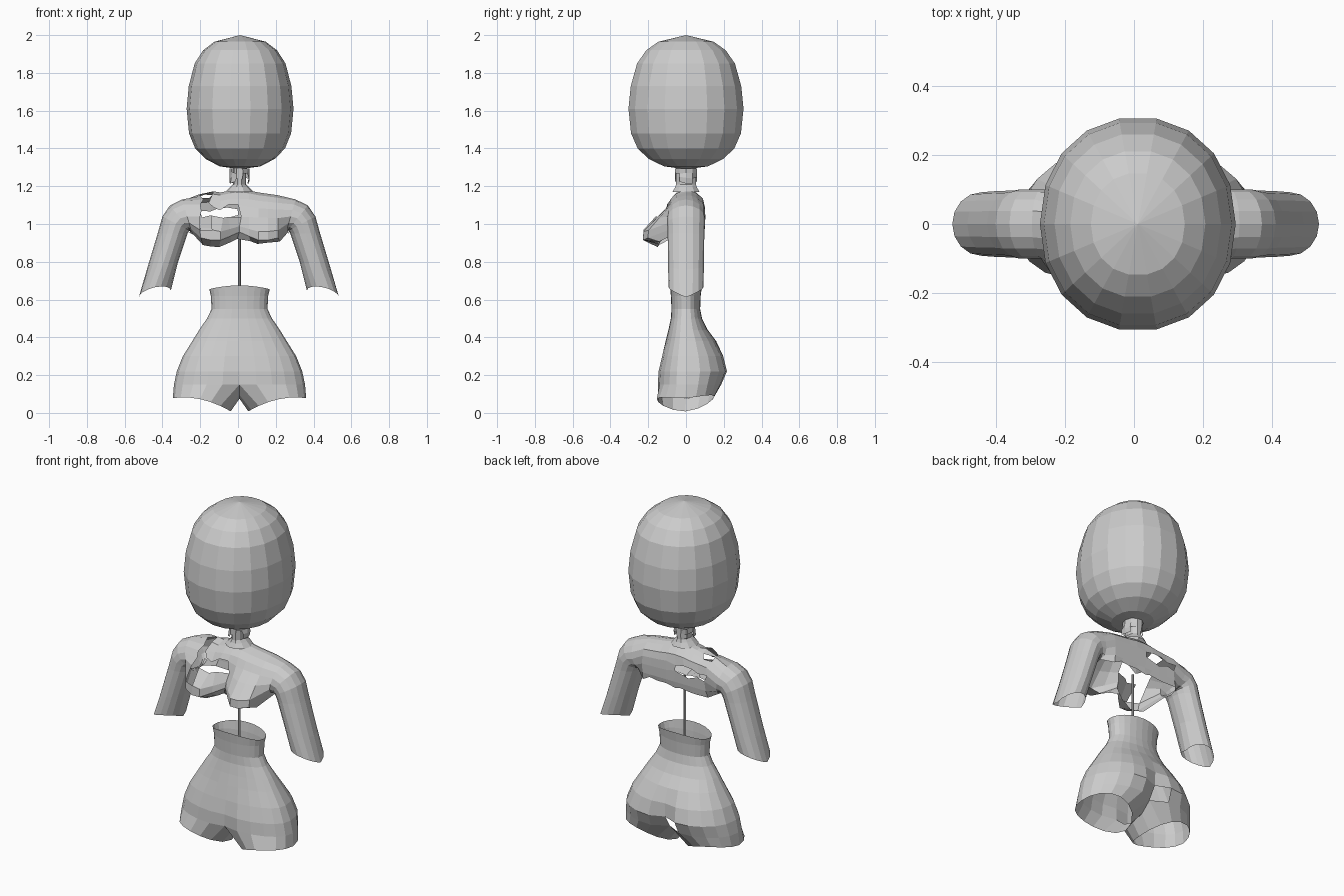
import bpy, bmesh, math, random
from mathutils import Vector

if "Cube" in bpy.data.objects:
    bpy.data.objects.remove(bpy.data.objects["Cube"])

random.seed(4)
CX = 0.008  # the figure sits slightly off the x axis


def finish(name, bm):
    loose = [v for v in bm.verts if not v.link_faces]
    bmesh.ops.delete(bm, geom=loose, context='VERTS')
    bmesh.ops.recalc_face_normals(bm, faces=bm.faces[:])
    me = bpy.data.meshes.new(name)
    bm.to_mesh(me)
    bm.free()
    ob = bpy.data.objects.new(name, me)
    bpy.context.collection.objects.link(ob)
    return ob


def bridge(bm, a, b, skip=()):
    n = len(a)
    for i in range(n):
        if i not in skip:
            j = (i + 1) % n
            bm.faces.new((a[i], a[j], b[j], b[i]))


def oval(bm, z, rx, ry, n, power=1.0, cx=CX, spin=0.0):
    def p(c):
        return math.copysign(abs(c) ** power, c)
    return [bm.verts.new((cx + rx * p(math.cos(2 * math.pi * i / n + spin)),
                          ry * p(math.sin(2 * math.pi * i / n + spin)), z)) for i in range(n)]


def ragged(bm, amount, zmin, zmax):
    for v in bm.verts:
        if v.is_boundary and zmin < v.co.z < zmax:
            v.co += Vector((random.uniform(-1, 1) * amount, 0, random.uniform(-1, 1) * amount))


# Head: faceted egg
bm = bmesh.new()
levels = [(1.965, .48), (1.92, .69), (1.85, .85), (1.73, .96), (1.61, 1.0),
          (1.48, .955), (1.40, .84), (1.345, .65), (1.305, .38)]
rings = [oval(bm, z, .283 * f, .309 * f, 18, .94, .011) for z, f in levels]
for a, b in zip(rings, rings[1:]):
    bridge(bm, a, b)
for ring, z in ((rings[0], 2.0), (rings[-1], 1.29)):
    tip = bm.verts.new((.011, 0, z))
    for i in range(len(ring)):
        bm.faces.new((ring[i], ring[(i + 1) % len(ring)], tip))
finish("head", bm)

# Neck: inner post, and a torn sleeve around it
bm = bmesh.new()
rings = [oval(bm, z, rx, ry, 10) for z, rx, ry in
         ((1.17, .075, .075), (1.195, .05, .06), (1.21, .035, .055), (1.31, .035, .055))]
for a, b in zip(rings, rings[1:]):
    bridge(bm, a, b)
finish("neck", bm)
bm = bmesh.new()
rings = [oval(bm, z, .054, .06, 10) for z in (1.22, 1.245, 1.27, 1.295)]
for k, (a, b) in enumerate(zip(rings, rings[1:])):
    bridge(bm, a, b, skip=((1, 4, 7, 8), (3, 8), (6,))[k])
ragged(bm, .007, 1.2, 1.29)
finish("neck_sleeve", bm)

# Spine rod
bm = bmesh.new()
rings = [oval(bm, z, .007, .007, 6) for z in (.60, .98)]
bridge(bm, *rings)
finish("spine_rod", bm)

# Shoulders and sleeves: one shell swept from cuff to cuff, open below the chest
# arm stations: outer x,z / inner x,z / half depth
ARM = [(.53, .612, .36, .648, .092), (.487, .76, .322, .80, .095), (.43, .95, .272, .95, .097),
       (.405, 1.04, .262, .965, .10), (.365, 1.098, .255, .962, .10), (.30, 1.13, .248, .95, .10)]
# chest sections: y,z from the top, down the front, below, up the back
FLAT = [(0, 1.17), (-.05, 1.155), (-.08, 1.125), (-.095, 1.085), (-.105, 1.035), (-.115, .99),
        (-.125, .96), (-.12, .93)]
BUST = [(0, 1.17), (-.05, 1.155), (-.08, 1.125), (-.105, 1.085), (-.155, 1.035), (-.225, .96),
        (-.228, .915), (-.15, .89)]
BACK = [(0, .95), (.095, .95), (.10, .98), (.102, 1.035), (.10, 1.085), (.09, 1.125), (.055, 1.155)]
CHEST = [(0.0, .05, .012), (.05, .55, .008), (.10, 1.0, -.003), (.15, 1.0, -.010), (.205, .75, -.018)]


def arm_ring(bm, st, side):
    ox, oz, ix, iz, d = st
    out = []
    for i in range(16):
        t = math.tau * i / 16
        k = .5 + .5 * math.cos(t)
        z = iz + (oz - iz) * k
        if st is ARM[0]:
            z += .035 * abs(math.sin(t))
        out.append(bm.verts.new((CX * .6 + side * (ix + (ox - ix) * k), -d * math.sin(t), z)))
    return out


def chest_ring(bm, st, side):
    x, f, lift = st
    pts = [Vector(a).lerp(Vector(b), f) for a, b in zip(FLAT, BUST)] + [Vector(p) for p in BACK]
    return [bm.verts.new((CX + side * x, y, z + lift * max(0, (z - 1.0) / .17))) for y, z in pts]


FLAT.append((0, .93))
BUST.append((0, .92))
BACK = BACK[1:] + [(.03, 1.168)]
bm = bmesh.new()
rings, is_chest = [], []
for side in (-1, 1):
    part = [(arm_ring(bm, s, side), False) for s in ARM]
    part += [(chest_ring(bm, s, side), True) for s in reversed(CHEST[1 if side > 0 else 0:])]
    rings += part if side < 0 else part[::-1]
for (a, ca), (b, cb) in zip(rings, rings[1:]):
    bridge(bm, a, b, skip=(7, 8) if ca or cb else ())

# tear across one side of the chest and back, and over that shoulder
torn = []
for f in bm.faces:
    c = f.calc_center_median()
    across = -.20 < c.x < 0.0 and 1.035 < c.z < 1.08
    over = -.19 < c.x < -.145 and 1.08 < c.z < 1.15 and c.y < .05
    scrap = -.19 < c.x < -.13 and .98 < c.z < 1.02 and c.y < 0
    if across or over or scrap:
        torn.append(f)
bmesh.ops.delete(bm, geom=torn, context='FACES')
ragged(bm, .014, .87, 1.16)
finish("shoulders_and_sleeves", bm)

# Hips: waist-to-seat rings, then two open leg holes
bm = bmesh.new()
N = 24
HIPS = [(.675, .16, .085, .085), (.62, .152, .08, .078), (.55, .148, .077, .075),
        (.50, .172, .08, .085), (.44, .213, .093, .115), (.38, .25, .108, .16),
        (.30, .30, .132, .21), (.22, .332, .153, .235), (.15, .347, .158, .205)]
rings = []
for z, rx, front, back in HIPS:
    ring = []
    low = max(0, (.38 - z) / .23)
    for i in range(N):
        a = math.tau * i / N + math.pi / 2
        x, s = rx * math.cos(a), math.sin(a)
        y = (back if s > 0 else front) * math.copysign(abs(s) ** .85, s)
        y *= 1 - (.33 if s > 0 else .15) * low * math.exp(-(x / .07) ** 2)
        dz = -.02 * math.cos(a) ** 2 if z > .65 else 0
        ring.append(bm.verts.new((CX + x, y, z + dz)))
    rings.append(ring)
for k, (a, b) in enumerate(zip(rings, rings[1:])):
    bridge(bm, a, b, skip=(0,) if k == len(HIPS) - 2 else ())
last = rings[-1]
crotch = [bm.verts.new((CX, y, z)) for y, z in ((-.07, .095), (0, .075), (.075, .095))]
for side in (-1, 1):
    half = [last[(-side * k) % N] for k in range(N // 2 + 1)]
    loop = half + crotch
    angles = [130 - 260 * k / 12 for k in range(13)] + [-155, -180, -205]
    hole = []
    for deg in angles:
        a = math.radians(deg)
        c, s = math.cos(a), math.sin(a)
        z = .043 + .035 * c + .028 * s * s + .015 * max(s, 0)
        hole.append(bm.verts.new((CX + side * (.2 + .153 * c), .152 * s - .003, z)))
    bridge(bm, loop, hole)
finish("hips", bm)
